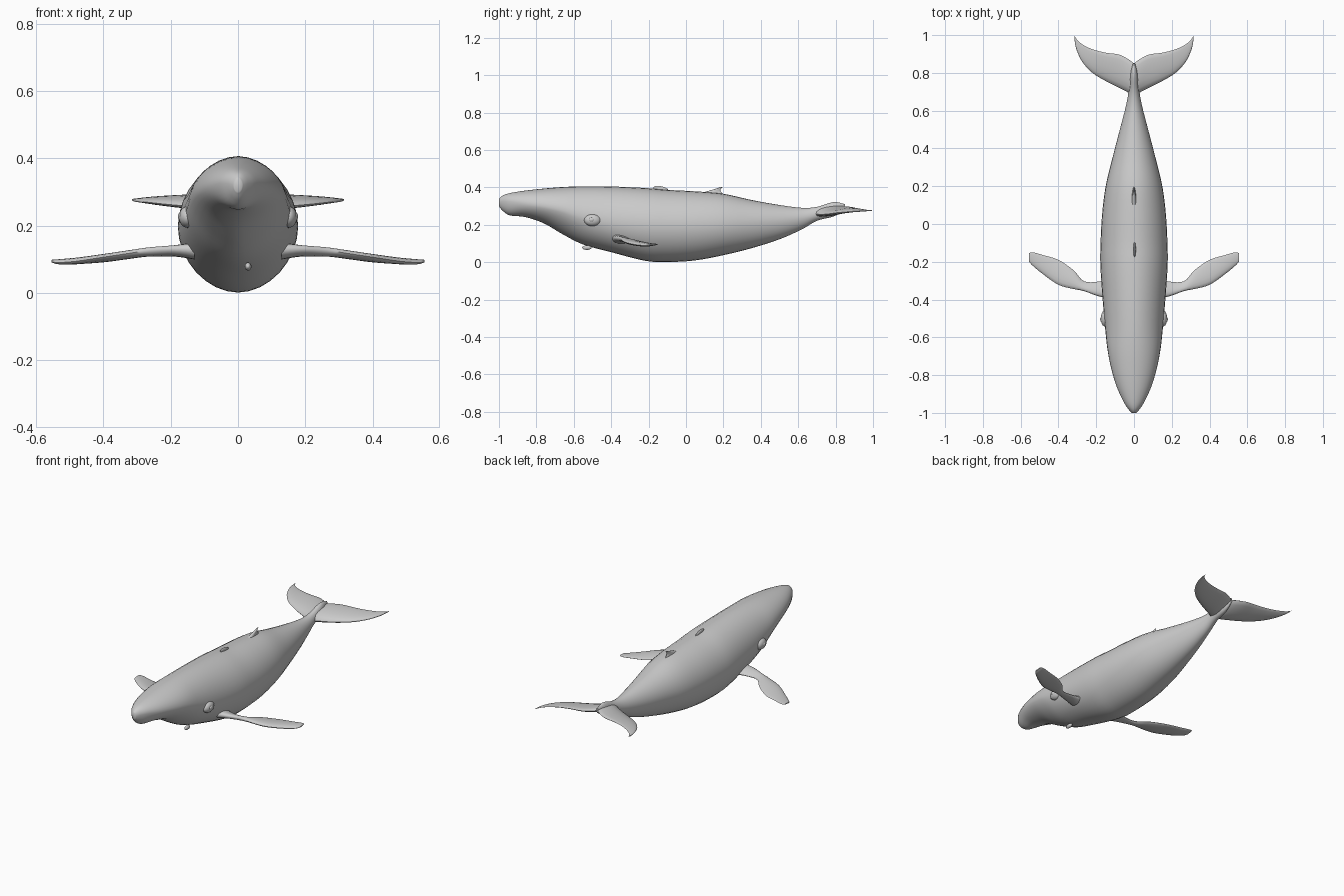
import bpy, math
from mathutils import Vector

if "Cube" in bpy.data.objects:
    bpy.data.objects.remove(bpy.data.objects["Cube"])


def spline(rows, steps):
    """Catmull-Rom interpolation of rows of numbers."""
    out = []
    n = len(rows)
    for i in range(n - 1):
        p0, p1, p2, p3 = (rows[max(i - 1, 0)], rows[i], rows[i + 1], rows[min(i + 2, n - 1)])
        for s in range(steps):
            t = s / steps
            out.append([0.5 * (2 * b + (c - a) * t + (2 * a - 5 * b + 4 * c - d) * t * t
                               + (3 * b - a - 3 * c + d) * t ** 3)
                        for a, b, c, d in zip(p0, p1, p2, p3)])
    out.append(list(rows[-1]))
    return out


def loft(name, rings, cap_start=True):
    """Skin a list of equal-sized rings and close the ends."""
    k = len(rings[0])
    verts = [v for r in rings for v in r]
    faces = [(i * k + j, i * k + (j + 1) % k, (i + 1) * k + (j + 1) % k, (i + 1) * k + j)
             for i in range(len(rings) - 1) for j in range(k)]
    if cap_start:
        faces.append(tuple(reversed(range(k))))
    faces.append(tuple(range(len(verts) - k, len(verts))))
    me = bpy.data.meshes.new(name)
    me.from_pydata(verts, [], faces)
    ob = bpy.data.objects.new(name, me)
    bpy.context.collection.objects.link(ob)
    finish(ob)
    return ob


def finish(ob):
    bpy.ops.object.select_all(action='DESELECT')
    ob.select_set(True)
    bpy.context.view_layer.objects.active = ob
    bpy.ops.object.mode_set(mode='EDIT')
    bpy.ops.mesh.select_all(action='SELECT')
    bpy.ops.mesh.normals_make_consistent(inside=False)
    bpy.ops.object.mode_set(mode='OBJECT')
    bpy.ops.object.shade_smooth_by_angle(angle=math.radians(50))


def blade(name, rows, vertical=False, mirror=True, cap=True):
    """Rows: span, leading y, trailing y, leading height, trailing height, thickness."""
    rings = []
    for s, y0, y1, h0, h1, th in spline(rows, 4):
        ring = []
        for j in range(16):
            a = 2 * math.pi * j / 16
            c = (1 - math.cos(a)) / 2
            h = h0 + (h1 - h0) * c + th / 2 * math.sin(a) * (1.25 - 0.6 * c)
            y = y0 + (y1 - y0) * c
            ring.append((h, y, s) if vertical else (s, y, h))
        rings.append(ring)
    ob = loft(name, rings, cap)
    if mirror:
        ob.modifiers.new("Mirror", 'MIRROR')
    return ob


def blob(name, loc, size, rot=(0, 0, 0)):
    bpy.ops.mesh.primitive_uv_sphere_add(segments=20, ring_count=12, location=loc, rotation=rot)
    ob = bpy.context.object
    ob.name = name
    ob.scale = size
    bpy.ops.object.shade_smooth()
    return ob


# body stations: y, top z, bottom z, half width, widest z, lower roundness
stations = [
    (-1.0, .340, .300, .012, .320, 1.0),
    (-.98, .357, .275, .030, .325, 1.0),
    (-.94, .370, .250, .056, .325, 1.0),
    (-.86, .383, .242, .092, .315, 1.05),
    (-.76, .394, .208, .122, .300, 1.2),
    (-.66, .402, .150, .141, .280, 1.25),
    (-.55, .406, .095, .153, .245, 1.15),
    (-.40, .405, .054, .166, .215, 1.05),
    (-.22, .397, .008, .178, .200, 1.05),
    (-.10, .387, .001, .177, .195, 1.05),
    (.05, .379, .010, .169, .195, 1.05),
    (.20, .366, .038, .150, .200, 1.05),
    (.35, .333, .075, .114, .210, 1.05),
    (.50, .306, .123, .075, .220, 1.05),
    (.62, .291, .176, .044, .235, 1.05),
    (.70, .296, .222, .029, .255, 1.05),
    (.79, .322, .245, .022, .280, 1.05),
    (.85, .310, .280, .006, .295, 1.05),
]


def power(v, e):
    return math.copysign(abs(v) ** e, v)


rings = []
for y, zt, zb, w, zc, e in spline(stations, 4):
    ring = []
    for j in range(32):
        a = 2 * math.pi * j / 32
        c, s = math.cos(a), math.sin(a)
        ex = 1.05 if s >= 0 else e
        ring.append((w * power(c, ex), y, zc + ((zt - zc) if s >= 0 else (zc - zb)) * power(s, ex)))
    rings.append(ring)
loft("body", rings)

# side flippers
blade("flippers", [
    (.130, -.395, -.290, .128, .118, .050),
    (.190, -.382, -.305, .130, .116, .032),
    (.265, -.355, -.303, .126, .114, .026),
    (.320, -.344, -.245, .118, .108, .025),
    (.400, -.322, -.190, .106, .098, .024),
    (.480, -.267, -.165, .094, .096, .020),
    (.535, -.222, -.150, .090, .096, .014),
    (.555, -.200, -.155, .093, .097, .006),
])

# tail flukes
blade("tail_flukes", [
    (.000, .665, .850, .260, .295, .050),
    (.030, .695, .872, .258, .293, .046),
    (.080, .722, .897, .256, .291, .038),
    (.150, .757, .907, .258, .289, .030),
    (.220, .800, .925, .264, .286, .022),
    (.275, .860, .952, .270, .282, .014),
    (.305, .925, .980, .274, .278, .009),
    (.315, .975, 1.00, .276, .277, .004),
], cap=False)

# hooked back fin
blade("back_fin", [
    (.340, .050, .215, 0, 0, .030),
    (.365, .070, .200, 0, 0, .026),
    (.380, .115, .185, 0, 0, .018),
    (.392, .155, .186, 0, 0, .011),
    (.402, .182, .195, 0, 0, .004),
], vertical=True, mirror=False)

# eye bulges
for side in (-1, 1):
    blob("eye_socket", (side * .150, -.50, .225), (.026, .045, .032))
    blob("eye", (side * .170, -.505, .227), (.009, .015, .012))

# blowhole nub and small chin barnacle
blob("blowhole", (.003, -.135, .392), (.007, .040, .014), (math.radians(-10), 0, 0))
blob("chin_barnacle", (.03, -.53, .078), (.010, .025, .012))
